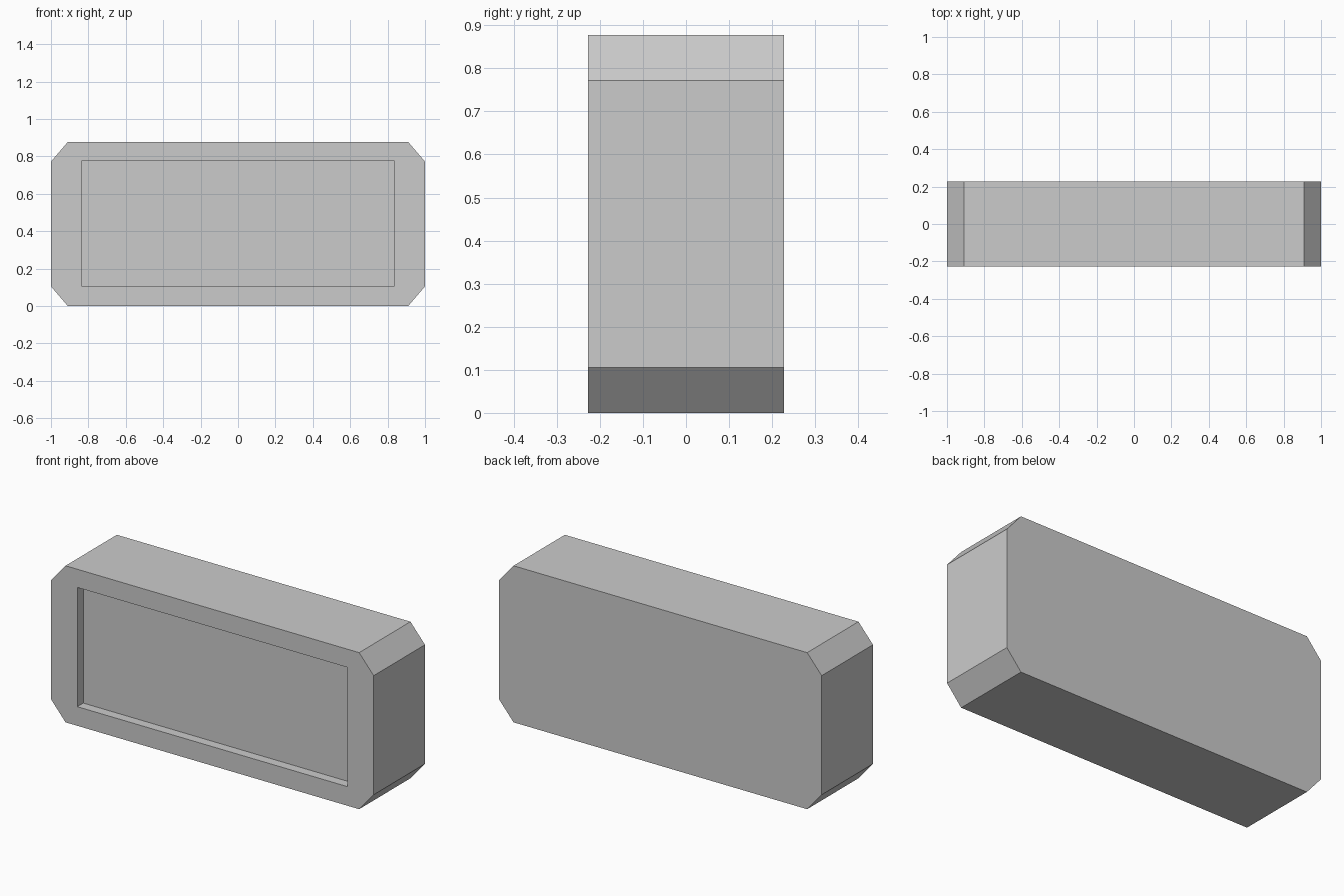
import bpy
import bmesh

cube = bpy.data.objects.get("Cube")
if cube:
    bpy.data.objects.remove(cube, do_unlink=True)

# Overall sizes
HALF_X, HALF_Y, HEIGHT = 1.0, 0.227, 0.877
CUT_X, CUT_Z = 0.09, 0.105
PANEL_X, PANEL_LOW, PANEL_HIGH = 0.837, 0.107, 0.775
DEPTH = 0.053

# Plain grey material
grey = bpy.data.materials.new("plain_grey")
grey.use_nodes = True
colour = (0.6, 0.6, 0.6, 1)
grey.diffuse_color = colour
grey.node_tree.nodes["Principled BSDF"].inputs["Base Color"].default_value = colour

# Outline with chamfered corners, two points per corner, and the panel rectangle
inner_x, top_cut = HALF_X - CUT_X, HEIGHT - CUT_Z
outline = [(-HALF_X, CUT_Z), (-inner_x, 0), (inner_x, 0), (HALF_X, CUT_Z),
           (HALF_X, top_cut), (inner_x, HEIGHT), (-inner_x, HEIGHT), (-HALF_X, top_cut)]
panel = [(-PANEL_X, PANEL_LOW), (PANEL_X, PANEL_LOW),
         (PANEL_X, PANEL_HIGH), (-PANEL_X, PANEL_HIGH)]

bm = bmesh.new()


def ring(points, y):
    return [bm.verts.new((x, y, z)) for x, z in points]


def bridge(a, b):
    for i in range(len(a)):
        j = (i + 1) % len(a)
        bm.faces.new((a[i], a[j], b[j], b[i]))


front, back = ring(outline, -HALF_Y), ring(outline, HALF_Y)
rim, floor = ring(panel, -HALF_Y), ring(panel, -HALF_Y + DEPTH)

# Outer sides, back, recess walls and recess floor
bridge(front, back)
bm.faces.new(back)
bridge(rim, floor)
bm.faces.new(floor)

# Front frame: a triangle at each corner and a quad along each side
for i in range(4):
    j = (i + 1) % 4
    bm.faces.new((front[2 * i], front[2 * i + 1], rim[i]))
    bm.faces.new((front[2 * i + 1], front[2 * j], rim[j], rim[i]))

bmesh.ops.recalc_face_normals(bm, faces=bm.faces)
mesh = bpy.data.meshes.new("chamfered_case")
bm.to_mesh(mesh)
bm.free()
mesh.materials.append(grey)
case = bpy.data.objects.new("chamfered_case", mesh)
bpy.context.collection.objects.link(case)
